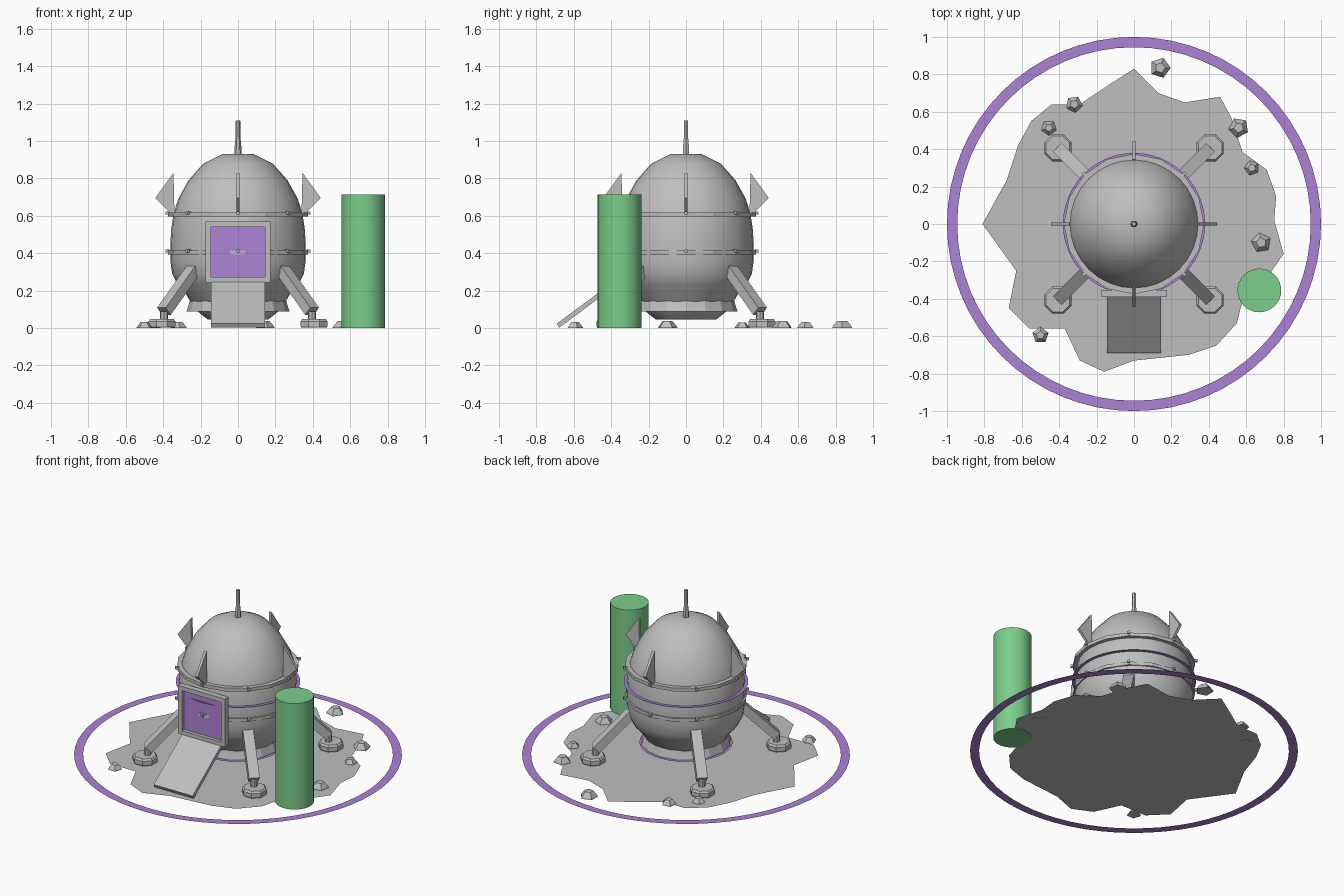
import bpy, bmesh, math
from mathutils import Vector, Matrix

if "Cube" in bpy.data.objects:
    bpy.data.objects.remove(bpy.data.objects["Cube"])


def material(name, rgb):
    m = bpy.data.materials.new(name)
    m.diffuse_color = (*rgb, 1)
    m.use_nodes = True
    m.node_tree.nodes["Principled BSDF"].inputs["Base Color"].default_value = m.diffuse_color
    return m


GREY = material("grey", (0.52, 0.52, 0.52))
PURPLE = material("purple", (0.42, 0.22, 0.67))
GREEN = material("green", (0.20, 0.62, 0.26))


def make(name, verts, faces, mat, smooth=False, recalc=True):
    me = bpy.data.meshes.new(name)
    me.from_pydata([tuple(v) for v in verts], [], faces)
    bm = bmesh.new()
    bm.from_mesh(me)
    bmesh.ops.remove_doubles(bm, verts=bm.verts, dist=1e-5)
    if recalc:
        bmesh.ops.recalc_face_normals(bm, faces=bm.faces)
    bm.to_mesh(me)
    bm.free()
    me.materials.append(mat)
    ob = bpy.data.objects.new(name, me)
    bpy.context.scene.collection.objects.link(ob)
    if smooth:
        bpy.ops.object.select_all(action='DESELECT')
        ob.select_set(True)
        bpy.context.view_layer.objects.active = ob
        bpy.ops.object.shade_smooth_by_angle(angle=math.radians(35))
    return ob


def lathe(name, profile, sides, mat, smooth=False, closed=False, at=(0, 0), turn=0.0):
    """Spin (radius, z) points; open profiles get end caps, closed ones form a ring."""
    n = len(profile)
    verts = [(at[0] + r * math.cos(turn + 2 * math.pi * i / sides),
              at[1] + r * math.sin(turn + 2 * math.pi * i / sides), z)
             for i in range(sides) for r, z in profile]
    faces = []
    for i in range(sides):
        k = (i + 1) % sides
        for j in range(n if closed else n - 1):
            l = (j + 1) % n
            faces.append((i * n + j, k * n + j, k * n + l, i * n + l))
    if not closed:
        faces.append([i * n for i in range(sides)])
        faces.append([i * n + n - 1 for i in range(sides)])
    return make(name, verts, faces, mat, smooth)


def annulus(name, inner, outer, z, sides):
    verts, faces = [], []
    for i in range(sides):
        a = 2 * math.pi * i / sides
        verts += [(r * math.cos(a), r * math.sin(a), z) for r in (inner, outer)]
        k = (i + 1) % sides
        faces.append((2 * i, 2 * i + 1, 2 * k + 1, 2 * k))
    return make(name, verts, faces, PURPLE, recalc=False)


def prism(name, outline, depth, mat, matrix=Matrix()):
    """Extrude a local xz outline along local y, centred."""
    n = len(outline)
    verts = [matrix @ Vector((x, s * depth / 2, z)) for s in (-1, 1) for x, z in outline]
    faces = [list(range(n)), list(range(n, 2 * n))]
    faces += [(i, (i + 1) % n, n + (i + 1) % n, n + i) for i in range(n)]
    return make(name, verts, faces, mat)


def box(name, x0, x1, y0, y1, z0, z1, mat, turn=Matrix()):
    outline = [(x0, z0), (x1, z0), (x1, z1), (x0, z1)]
    return prism(name, outline, y1 - y0, mat, turn @ Matrix.Translation((0, (y0 + y1) / 2, 0)))


def spin(degrees):
    return Matrix.Rotation(math.radians(degrees), 4, 'Z')


# Ground patch
coast = [(0, .83), (.13, .70), (.27, .65), (.46, .68), (.52, .57), (.58, .385), (.71, .29),
         (.76, .15), (.75, .02), (.80, -.16), (.68, -.33), (.58, -.41), (.55, -.53),
         (.44, -.65), (.29, -.70), (0, -.73), (-.16, -.79), (-.29, -.73), (-.37, -.56),
         (-.56, -.56), (-.67, -.45), (-.63, -.25), (-.81, 0), (-.68, .235), (-.62, .42),
         (-.55, .55), (-.44, .64), (-.29, .64), (-.14, .74)]
make("ground_patch", [(x, y, 0.002) for x, y in coast],
     [list(range(len(coast)))[::-1]], GREY, recalc=False)
annulus("boundary_ring", 0.945, 1.0, 0.0, 64)

# Rounded hull
lathe("hull", [(.085, .93), (.185, .88), (.265, .79), (.32, .69), (.345, .61), (.357, .53),
               (.362, .45), (.362, .36), (.352, .29), (.325, .235), (.28, .185),
               (.23, .10), (.16, .045)], 32, GREY, smooth=True)
lathe("base_skirt", [(.20, .17), (.25, .17), (.275, .09), (.20, .09)], 16, GREY, closed=True)
annulus("base_glow_ring", 0.255, 0.285, 0.085, 32)
annulus("middle_glow_ring", 0.345, 0.38, 0.495, 48)

# Hull bands with bolts
for label, z in (("upper", 0.608), ("lower", 0.404)):
    lathe(label + "_band", [(.335, z - .011), (.375, z - .011), (.375, z + .011),
                            (.335, z + .011)], 16, GREY, closed=True)
    for i in range(8):
        box(label + "_bolt", .365, .388, -.008, .008, z, z + .016, GREY, spin(45 * i))

# Fins around the dome
for i in range(4):
    prism("fin", [(.345, .83), (.443, .695), (.36, .612), (.34, .63)], .018, GREY, spin(90 * i))

# Mast
lathe("mast", [(.021, .91), (.018, .97), (.013, 1.02), (.012, 1.11)], 6, GREY)

# Legs and foot pads
for i in range(4):
    turn = spin(45 + 90 * i)
    top, foot = Vector((.29, 0, .36)), Vector((.56, 0, .09))
    side = (foot - top).normalized().cross(Vector((0, 1, 0))) * .027
    prism("leg", [(p.x, p.z) for p in (top - side, foot - side, foot + side, top + side)],
          .066, GREY, turn)
    centre = turn @ Vector((.575, 0, 0))
    lathe("foot_pad", [(.074, .003), (.078, .012), (.078, .036), (.068, .048)], 8, GREY,
          at=(centre.x, centre.y), turn=math.pi / 8)
    ankle = turn @ Vector((.56, 0, 0))
    lathe("ankle", [(.022, .04), (.022, .09)], 8, GREY, at=(ankle.x, ankle.y))

# Doorway
for s in (-1, 1):
    box("door_post", min(s * .145, s * .175), max(s * .145, s * .175), -.39, -.352,
        .245, .57, GREY)
box("door_lintel", -.145, .145, -.39, -.352, .54, .57, GREY)
box("door_sill", -.145, .145, -.39, -.352, .245, .272, GREY)
box("door_panel", -.145, .145, -.367, -.358, .272, .54, PURPLE)

# Ramp
prism("ramp", [(-.385, .25), (-.69, .024), (-.678, .002), (-.372, .23)], .29, GREY, spin(90)
      @ Matrix.Identity(4))

# Scattered rocks
rocks = [(.14, .835, .056), (-.32, .64, .046), (-.455, .515, .043), (.56, .515, .055),
         (.63, .30, .042), (.68, -.10, .055), (-.50, -.595, .045)]
for i, (x, y, r) in enumerate(rocks):
    lathe("rock", [(r, 0), (r * .95, r * .15), (r * .5, r * .7)], 5, GREY, at=(x, y), turn=i * 1.1)

# Green pillar
lathe("pillar", [(.117, 0), (.117, .713)], 32, GREEN, smooth=True, at=(.67, -.355))
